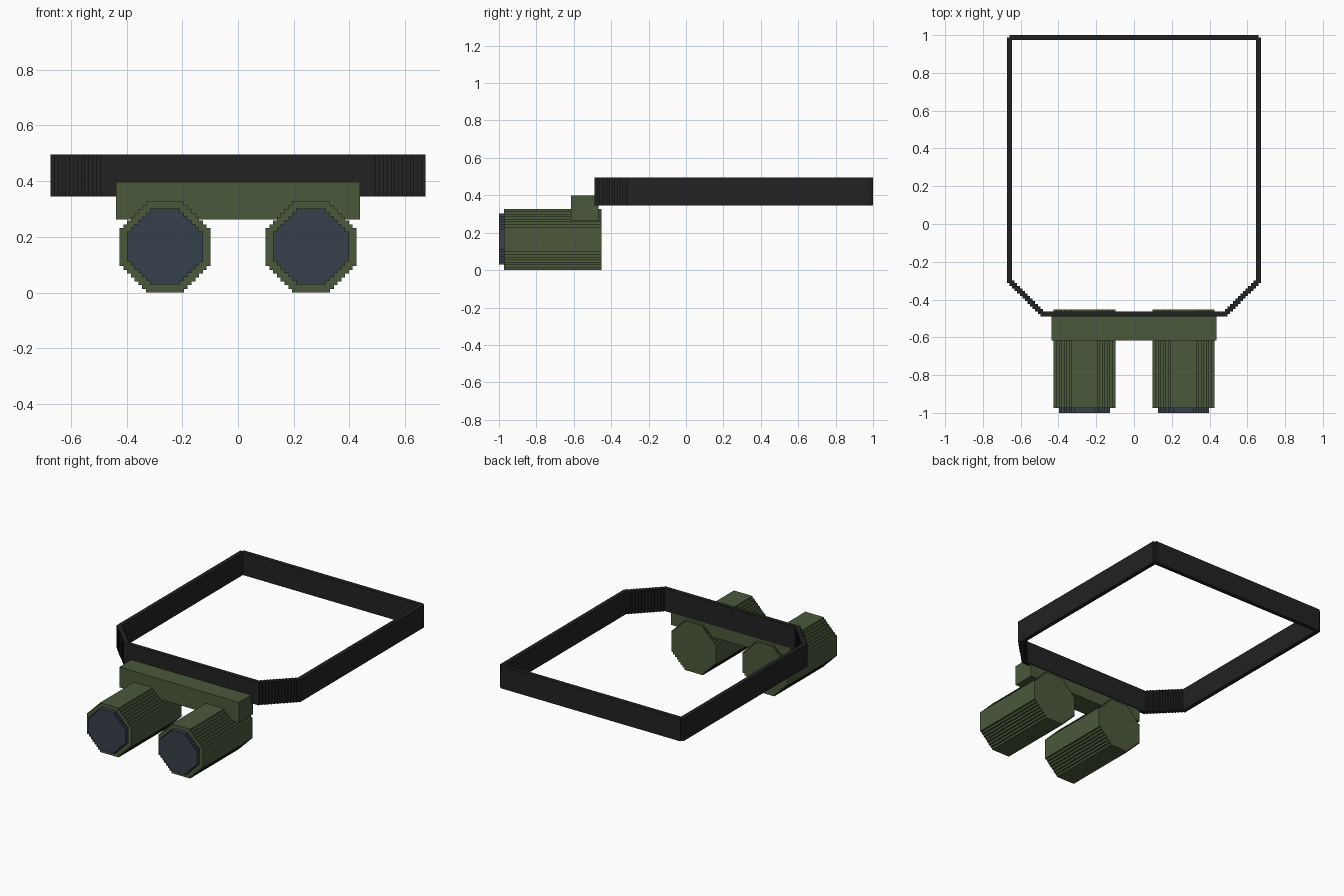
import bpy, bmesh

V = 0.0136  # size of one grid step

cube = bpy.data.objects.get("Cube")
if cube:
    bpy.data.objects.remove(cube, do_unlink=True)


def material(name, rgb):
    mat = bpy.data.materials.new(name)
    mat.use_nodes = True
    mat.diffuse_color = (*rgb, 1)
    mat.node_tree.nodes["Principled BSDF"].inputs["Base Color"].default_value = (*rgb, 1)
    return mat


olive = material("olive green", (0.070, 0.098, 0.045))
glass = material("dark blue glass", (0.037, 0.051, 0.069))
black = material("strap black", (0.016, 0.016, 0.016))


def finish(bm, name, mat):
    bmesh.ops.recalc_face_normals(bm, faces=bm.faces)
    mesh = bpy.data.meshes.new(name)
    bm.to_mesh(mesh)
    bm.free()
    mesh.materials.append(mat)
    obj = bpy.data.objects.new(name, mesh)
    bpy.context.collection.objects.link(obj)
    return obj


def add_box(bm, x0, x1, y0, y1, z0, z1):
    box = bmesh.ops.create_cube(bm, size=1)["verts"]
    bmesh.ops.scale(bm, vec=(x1 - x0, y1 - y0, z1 - z0), verts=box)
    bmesh.ops.translate(bm, vec=((x0 + x1) / 2, (y0 + y1) / 2, (z0 + z1) / 2), verts=box)


def stepped_octagon(radius, flat):
    """Outline of an octagon whose diagonals are stairs, in grid steps."""
    quarter = []
    for i in range(radius - flat):
        quarter += [(radius - i, flat + i), (radius - i - 1, flat + i)]
    quarter.append((flat, radius))
    outline = []
    for turn in range(4):
        outline += quarter
        quarter = [(-b, a) for a, b in quarter]
    return outline


def stepped_tube(name, x, z, radius, flat, y0, y1, mat):
    bm = bmesh.new()
    verts = [bm.verts.new((x + a * V, y0, z + b * V)) for a, b in stepped_octagon(radius, flat)]
    cap = bm.faces.new(verts)
    back = bmesh.ops.extrude_face_region(bm, geom=[cap], use_keep_orig=True)["geom"]
    moved = [g for g in back if isinstance(g, bmesh.types.BMVert)]
    bmesh.ops.translate(bm, vec=(0, y1 - y0, 0), verts=moved)
    return finish(bm, name, mat)


# Two eyepiece tubes with lenses
for side, sign in (("left", 1), ("right", -1)):
    stepped_tube(side + "_tube", sign * 0.262, 0.1635, 12, 5, -0.973, -0.453, olive)
    stepped_tube(side + "_lens", sign * 0.262, 0.1655, 10, 4, -1.0, -0.973, glass)

# Mounting bracket
bm = bmesh.new()
add_box(bm, -0.438, 0.438, -0.616, -0.468, 0.263, 0.398)
finish(bm, "mounting_bracket", olive)

# Head strap: straight runs joined by stepped diagonals
Z0, Z1 = 0.345, 0.495
side_x, side_y, steps = 0.659, -0.30, 13
front_x, front_y = side_x - steps * V, side_y - steps * V
bm = bmesh.new()
add_box(bm, -side_x, side_x, 1 - 2 * V, 1, Z0, Z1)
add_box(bm, V - front_x, front_x - V, front_y - V, front_y + V, Z0, Z1)
for sign in (1, -1):
    def strap(xa, xb, ya, yb):
        lo, hi = sorted((sign * xa, sign * xb))
        add_box(bm, lo, hi, ya, yb, Z0, Z1)
    strap(side_x - V, side_x + V, side_y, 1 - V)
    for i in range(steps + 1):
        x, y = side_x - i * V, side_y - i * V
        strap(x - 2 * V, x + V, y - V, y)
finish(bm, "head_strap", black)
